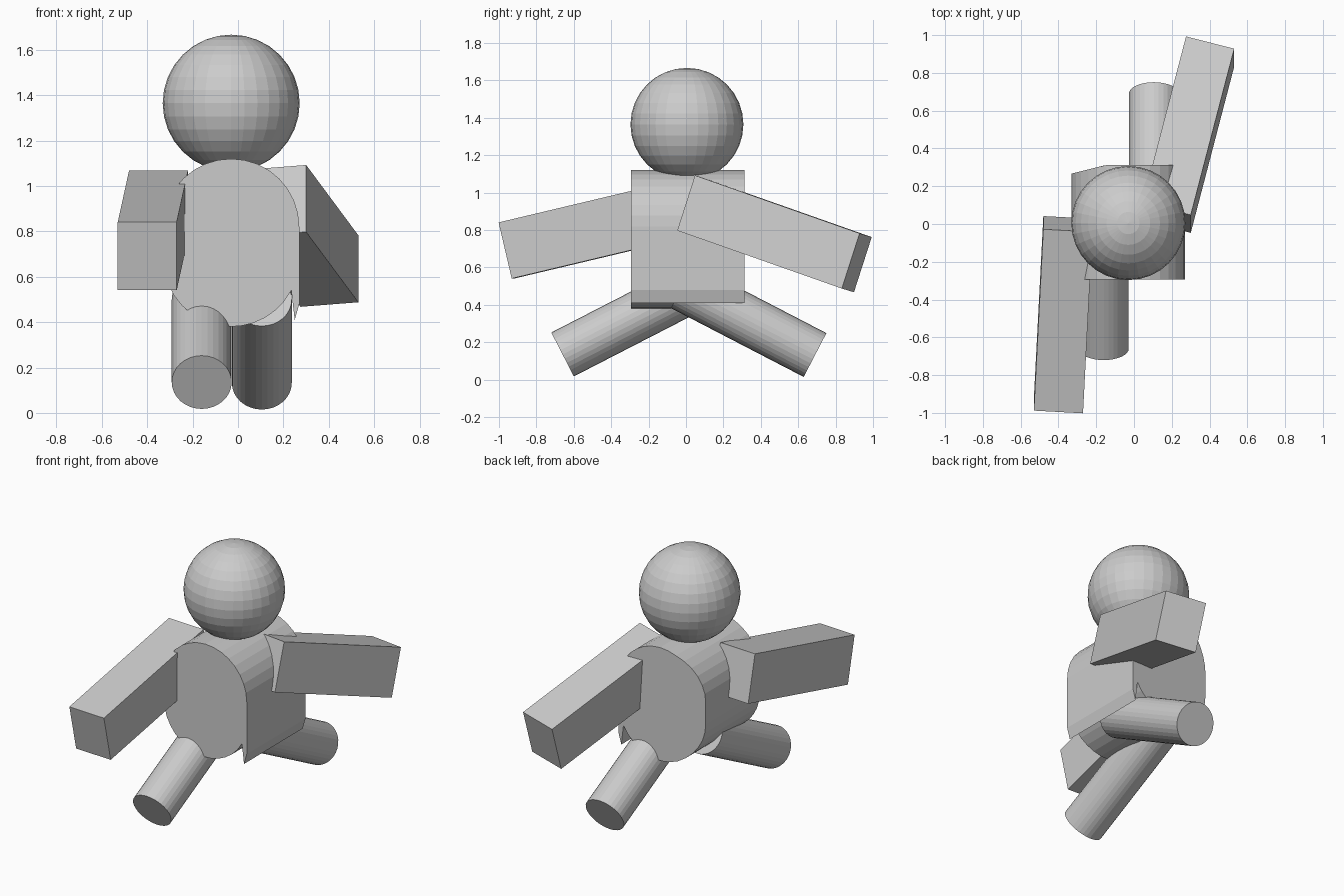
import bpy
import bmesh
from math import sin, cos, radians
from mathutils import Matrix, Vector

default = bpy.data.objects.get("Cube")
if default:
    bpy.data.objects.remove(default, do_unlink=True)

grey = bpy.data.materials.new("plain grey")
grey.use_nodes = True
colour = (0.6, 0.6, 0.6, 1)
grey.diffuse_color = colour
grey.node_tree.nodes["Principled BSDF"].inputs["Base Color"].default_value = colour


def finish(name, bm):
    """Turn a bmesh into a flat-shaded grey object."""
    bmesh.ops.recalc_face_normals(bm, faces=bm.faces)
    mesh = bpy.data.meshes.new(name)
    bm.to_mesh(mesh)
    bm.free()
    mesh.materials.append(grey)
    obj = bpy.data.objects.new(name, mesh)
    bpy.context.collection.objects.link(obj)
    return obj


def box(name, centre, length, width, height):
    """Box whose three edges follow the given vectors."""
    bm = bmesh.new()
    bmesh.ops.create_cube(bm, size=1)
    turn = Matrix((length, width, height)).transposed().to_4x4()
    bm.transform(Matrix.Translation(centre) @ turn)
    finish(name, bm)


def rod(name, start, end, radius):
    """Round bar between two points."""
    start, end = Vector(start), Vector(end)
    axis = end - start
    bm = bmesh.new()
    bmesh.ops.create_cone(bm, cap_ends=True, segments=32, radius1=radius,
                          radius2=radius, depth=axis.length)
    turn = axis.to_track_quat('Z', 'Y').to_matrix().to_4x4()
    bm.transform(Matrix.Translation((start + end) / 2) @ turn)
    finish(name, bm)


# Head
bm = bmesh.new()
bmesh.ops.create_uvsphere(bm, u_segments=32, v_segments=16, radius=0.302)
bm.transform(Matrix.Translation((-0.03, 0.005, 1.365)))
finish("head", bm)

# Torso: capsule outline with a small pointed lip low on its left side
MID, R = -0.03, 0.3


def arc(first, last, steps, height):
    angles = [radians(first + (last - first) * i / steps) for i in range(steps + 1)]
    return [(MID + R * cos(a), height + R * sin(a)) for a in angles]


outline = arc(0, 180, 16, 0.82) + arc(180, 332, 14, 0.68)
outline += [(0.25, 0.41), (0.27, 0.48)]
bm = bmesh.new()
front = [bm.verts.new((x, -0.295, z)) for x, z in outline]
# The back leans in slightly towards the right side
back = [bm.verts.new((x, 0.312 - max(0, -0.15 - x) * 0.25, z)) for x, z in outline]
bm.faces.new(front)
bm.faces.new(back[::-1])
for i in range(len(outline)):
    j = (i + 1) % len(outline)
    bm.faces.new((front[i], back[i], back[j], front[j]))
finish("torso", bm)

# Arms: the right swings forward, the left swings back
box("right_arm", (-0.375, -0.48, 0.805),
    (-0.05, -0.96, -0.228), (0.26, -0.014, 0), (0, -0.07, 0.3))
box("left_arm", (0.288, 0.473, 0.78),
    (0.23, 0.88, -0.31), (-0.255, 0.065, -0.02), (0, 0.095, 0.295))

# Legs: the right steps forward, the left steps back
rod("right_leg", (-0.16, 0.05, 0.5), (-0.16, -0.66, 0.135), 0.132)
rod("left_leg", (0.105, -0.02, 0.5), (0.105, 0.69, 0.132), 0.132)
